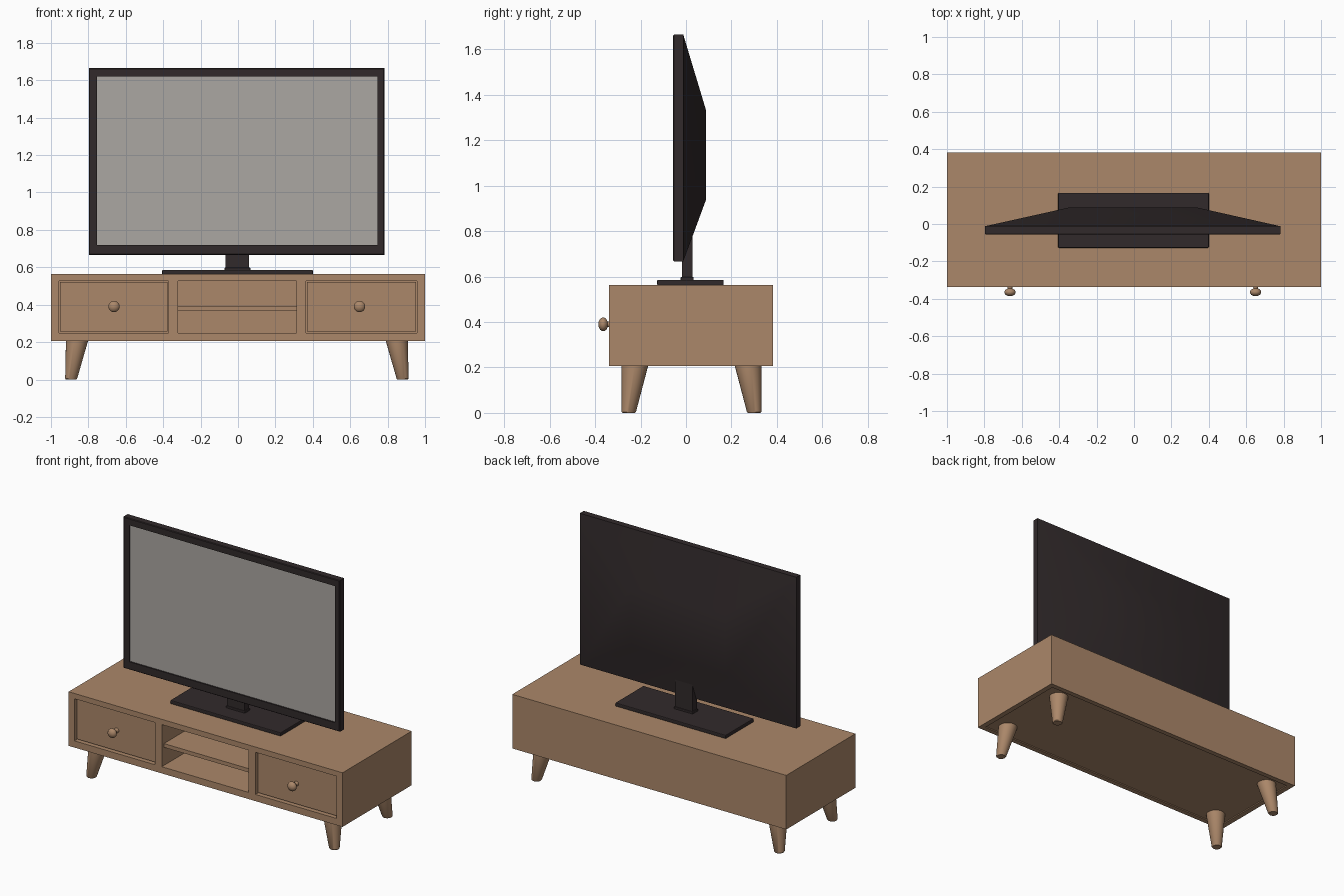
import bpy, bmesh, math
from mathutils import Vector

if "Cube" in bpy.data.objects:
    bpy.data.objects.remove(bpy.data.objects["Cube"])


def material(name, rgb):
    m = bpy.data.materials.new(name)
    m.diffuse_color = (*rgb, 1)
    m.use_nodes = True
    m.node_tree.nodes["Principled BSDF"].inputs["Base Color"].default_value = m.diffuse_color
    return m


WOOD = material("warm wood", (0.41, 0.245, 0.143))
DARK = material("dark plastic", (0.031, 0.023, 0.024))
SCREEN = material("grey screen", (0.41, 0.39, 0.365))


def finish(name, bm, *mats, smooth=False):
    bmesh.ops.recalc_face_normals(bm, faces=bm.faces)
    me = bpy.data.meshes.new(name)
    bm.to_mesh(me)
    bm.free()
    for m in mats:
        me.materials.append(m)
    ob = bpy.data.objects.new(name, me)
    bpy.context.collection.objects.link(ob)
    bpy.context.view_layer.objects.active = ob
    if smooth:
        bpy.ops.object.select_all(action='DESELECT')
        ob.select_set(True)
        bpy.ops.object.shade_smooth_by_angle(angle=math.radians(40))
    return ob


def box(name, x, y, z, mat, bevel=0):
    bm = bmesh.new()
    bmesh.ops.create_cube(bm, size=1)
    for v in bm.verts:
        v.co = [a + (b - a) * (c + 0.5) for (a, b), c in zip((x, y, z), v.co)]
    if bevel:
        bmesh.ops.bevel(bm, geom=bm.edges[:], offset=bevel, segments=2,
                        profile=0.5, affect='EDGES')
    return finish(name, bm, mat)


def loft(name, rings, mats, smooth=False):
    """Skin a list of rings with equal point counts and cap both ends."""
    bm = bmesh.new()
    loops = [[bm.verts.new(p) for p in r] for r in rings]
    for a, b in zip(loops, loops[1:]):
        for i in range(len(a)):
            j = (i + 1) % len(a)
            bm.faces.new((a[i], a[j], b[j], b[i]))
    first = bm.faces.new(loops[0])
    bm.faces.new(loops[-1])
    first.material_index = len(mats) - 1
    return finish(name, bm, *mats, smooth=smooth)


def circle(c, r, axis, n=24):
    pts = []
    for i in range(n):
        a, b = r * math.cos(math.tau * i / n), r * math.sin(math.tau * i / n)
        pts.append(Vector(c) + Vector((a, b, 0) if axis == 'z' else (a, 0, b)))
    return pts


def rect(x0, x1, y, z0, z1):
    return [(x0, y, z0), (x1, y, z0), (x1, y, z1), (x0, y, z1)]


# Cabinet carcass with drawer bays, open middle bay and slightly recessed underside
cabinet = box("cabinet", (-1, 1), (-0.338, 0.383), (0.206, 0.563), WOOD)
BAY_Z = (0.250, 0.528)
cutters = [
    box("left_bay_cutter", (-0.957, -0.371), (-0.5, -0.295), BAY_Z, WOOD),
    box("right_bay_cutter", (0.364, 0.957), (-0.5, -0.295), BAY_Z, WOOD),
    box("middle_bay_cutter", (-0.32, 0.313), (-0.5, 0.34), BAY_Z, WOOD),
    box("underside_cutter", (-0.965, 0.965), (-0.305, 0.35), (0.1, 0.213), WOOD),
]
bpy.context.view_layer.objects.active = cabinet
for c in cutters:
    mod = cabinet.modifiers.new("cut", 'BOOLEAN')
    mod.operation, mod.solver, mod.object = 'DIFFERENCE', 'EXACT', c
    bpy.ops.object.modifier_apply(modifier=mod.name)
    bpy.data.objects.remove(c)

# Shelf in the middle bay
box("shelf", (-0.322, 0.315), (-0.315, 0.342), (0.369, 0.394), WOOD)

# Drawer fronts and turned knobs
KNOB = [(-0.30, 0.022), (-0.325, 0.014), (-0.345, 0.012), (-0.351, 0.024),
        (-0.36, 0.030), (-0.369, 0.030), (-0.378, 0.024), (-0.384, 0.013),
        (-0.386, 0.004)]
for side, x0, x1, kx in (("left", -0.957, -0.371, -0.663),
                         ("right", 0.364, 0.957, 0.650)):
    box(side + "_drawer", (x0 + 0.006, x1 - 0.006), (-0.318, -0.29),
        (BAY_Z[0] + 0.006, BAY_Z[1] - 0.006), WOOD)
    loft(side + "_knob", [circle((kx, y, 0.390), r, 'y') for y, r in KNOB],
         [WOOD], smooth=True)

# Four splayed, tapered legs
for sx, lr in ((-1, "left"), (1, "right")):
    for sy, fb in ((-1, "front"), (1, "back")):
        rings = [circle((sx * x - 0.006, 0.024 + sy * y, z), r, 'z')
                 for x, y, z, r in (
            (0.886, 0.276, 0.0, 0.028), (0.886, 0.276, 0.005, 0.032),
            (0.855, 0.25, 0.206, 0.059), (0.854, 0.249, 0.216, 0.060))]
        loft(f"{fb}_{lr}_leg", rings, [WOOD], smooth=True)

# Television: screen, bezel and tapered back in one skin
loft("television", [
    rect(-0.754, 0.747, -0.048, 0.719, 1.620),
    rect(-0.754, 0.747, -0.057, 0.719, 1.620),
    rect(-0.793, 0.779, -0.057, 0.671, 1.661),
    rect(-0.797, 0.783, -0.053, 0.667, 1.665),
    rect(-0.797, 0.783, -0.012, 0.667, 1.665),
    rect(-0.348, 0.338, 0.088, 0.938, 1.333),
], [DARK, SCREEN], smooth=True)

# Stand: flat base plate and neck
box("stand_base", (-0.406, 0.4), (-0.127, 0.166), (0.561, 0.586), DARK, 0.005)
box("stand_neck", (-0.066, 0.06), (-0.018, 0.028), (0.575, 0.80), DARK)
box("stand_neck_foot", (-0.072, 0.066), (-0.024, 0.034), (0.575, 0.598), DARK, 0.004)
